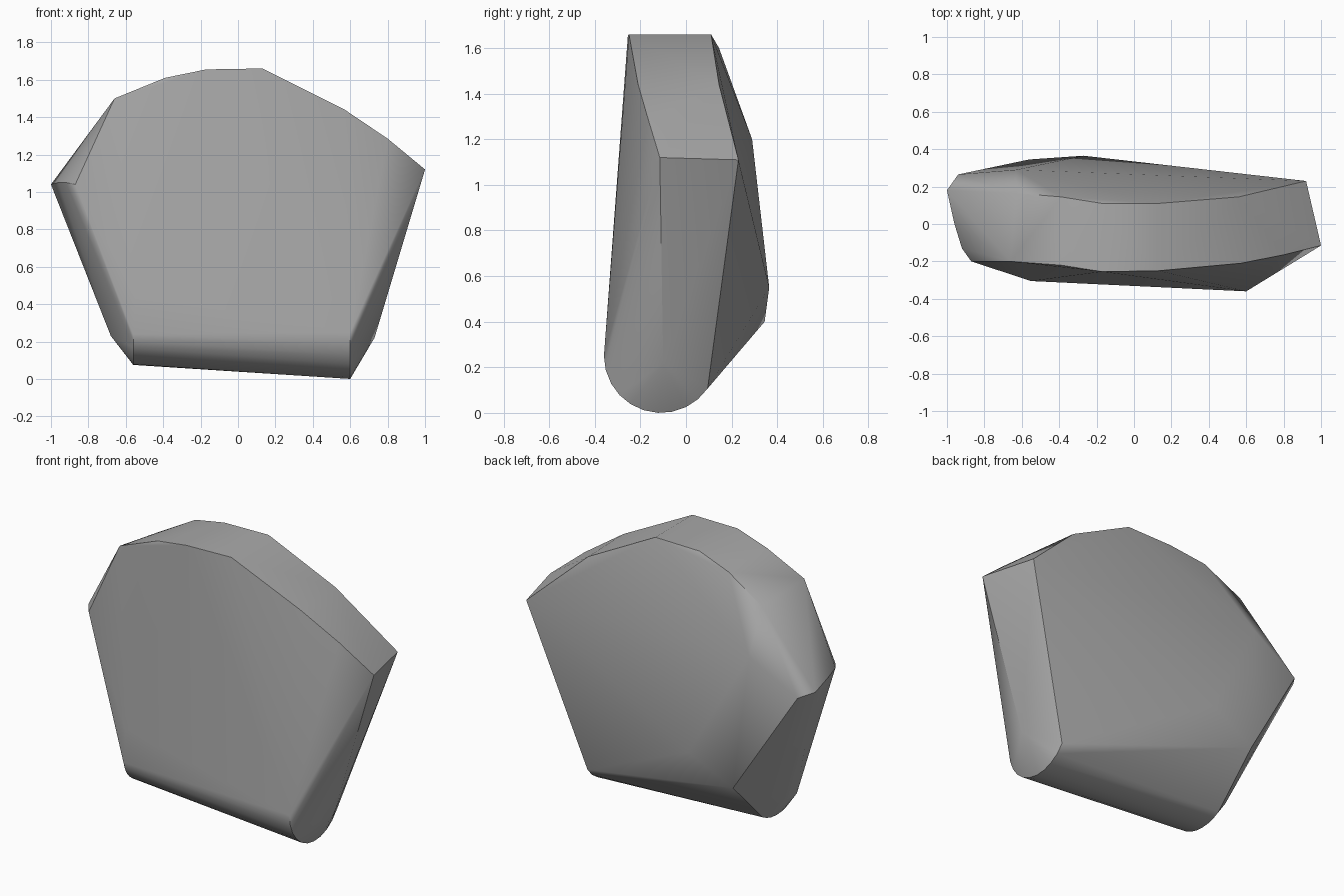
import bpy, bmesh, math

if "Cube" in bpy.data.objects:
    bpy.data.objects.remove(bpy.data.objects["Cube"], do_unlink=True)

stone = bpy.data.materials.new("stone grey")
stone.use_nodes = True
stone.diffuse_color = (0.4, 0.4, 0.4, 1)
stone.node_tree.nodes["Principled BSDF"].inputs["Base Color"].default_value = (0.4, 0.4, 0.4, 1)


def rounded_foot(x, cy, cz, ry, rz, start, end, steps=10):
    """Points along a rounded lower corner in the plane of constant x."""
    angles = [math.radians(start + (end - start) * i / steps) for i in range(steps + 1)]
    return [(x, cy + ry * math.cos(a), cz + rz * math.sin(a)) for a in angles]


# Crest: front and back rims
front_rim = [(-0.66, -0.2, 1.5), (-0.39, -0.22, 1.61), (-0.17, -0.255, 1.655),
             (0.13, -0.25, 1.66), (0.57, -0.21, 1.44), (0.8, -0.165, 1.285), (1, -0.115, 1.12)]
back_rim = [(-0.63, 0.165, 1.46), (-0.39, 0.145, 1.6), (-0.17, 0.11, 1.655),
            (0.13, 0.11, 1.66), (0.56, 0.145, 1.44), (0.92, 0.23, 1.11)]

# Blunt corner at the side, and the bulges on the two broad faces
side_corner = [(-1, 0.18, 1.04), (-0.94, 0.265, 1.02), (-0.96, 0, 1.05),
               (-0.92, -0.13, 1.05), (-0.87, -0.2, 1.04)]
back_bulge = [(-0.63, 0.29, 1.2), (-0.27, 0.365, 0.55), (-0.56, 0.345, 0.4)]
front_bulge = [(-0.42, -0.285, 0.92), (-0.55, -0.305, 0.45)]

# Rounded lower edge with a blunt point at each end
foot = rounded_foot(0.6, -0.11, 0.25, 0.25, 0.25, 180, 325)
foot += rounded_foot(-0.56, -0.08, 0.24, 0.22, 0.165, 180, 310)
foot += [(0.73, -0.1, 0.22), (-0.68, -0.1, 0.23), (-0.66, 0.0, 0.23)]

# Wrap the corners in a faceted stone
bm = bmesh.new()
for point in front_rim + back_rim + side_corner + back_bulge + front_bulge + foot:
    bm.verts.new(point)
hull = bmesh.ops.convex_hull(bm, input=bm.verts)
loose = [v for v in bm.verts if not v.link_faces]
bmesh.ops.delete(bm, geom=loose, context="VERTS")
bmesh.ops.dissolve_limit(bm, angle_limit=math.radians(1), verts=bm.verts, edges=bm.edges)
bmesh.ops.recalc_face_normals(bm, faces=bm.faces)
mesh = bpy.data.meshes.new("rock")
bm.to_mesh(mesh)
bm.free()
mesh.materials.append(stone)

rock = bpy.data.objects.new("rock", mesh)
bpy.context.collection.objects.link(rock)
bpy.ops.object.select_all(action="DESELECT")
rock.select_set(True)
bpy.context.view_layer.objects.active = rock
bpy.ops.object.shade_smooth_by_angle(angle=math.radians(30))

# Keep the broad facets flat and soften only the edges between them
weighted = rock.modifiers.new("weighted normals", "WEIGHTED_NORMAL")
weighted.keep_sharp = True
